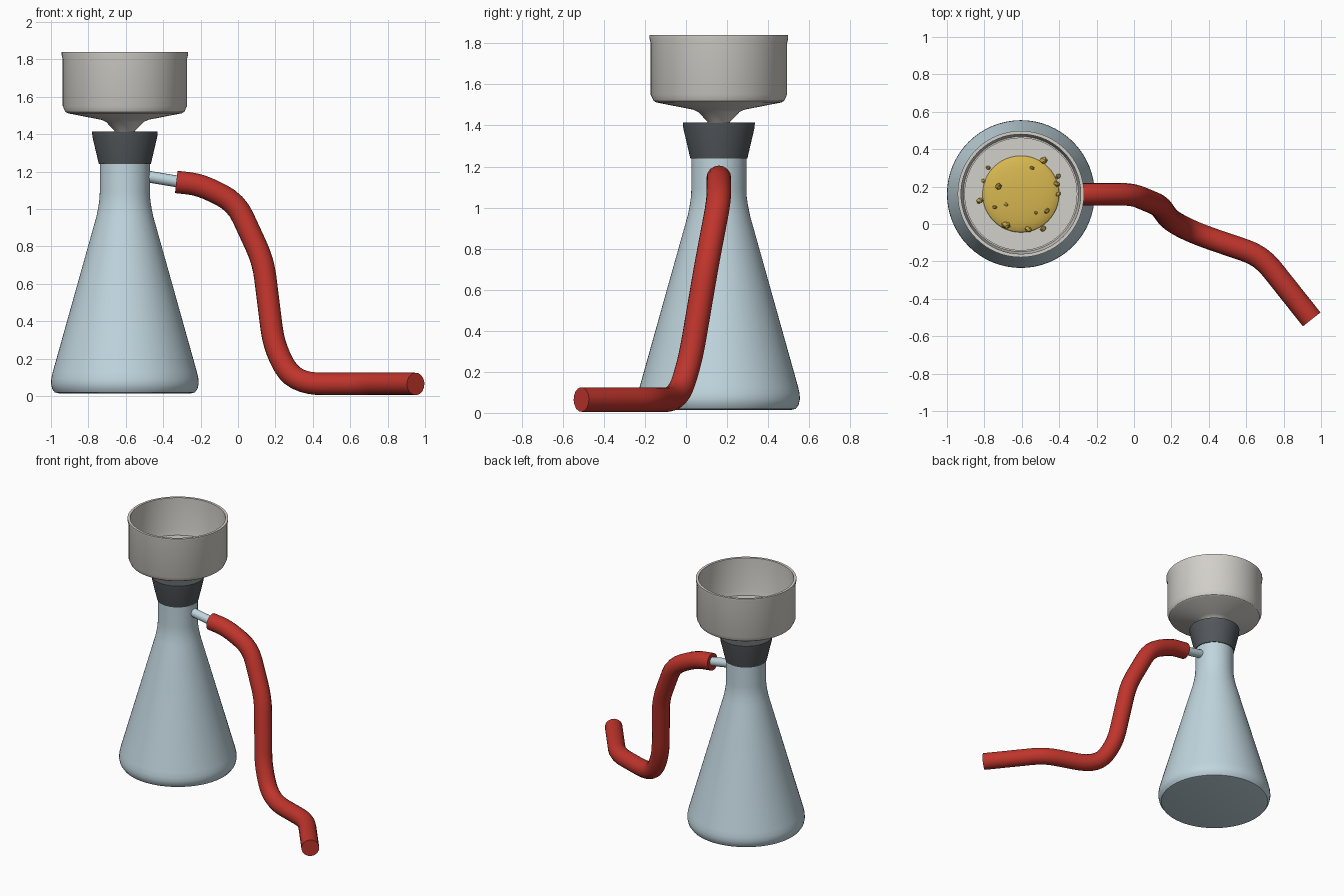
import bpy, bmesh, math, random
from mathutils import Vector

cube = bpy.data.objects.get("Cube")
if cube:
    bpy.data.objects.remove(cube, do_unlink=True)

AX, AY = -0.605, 0.16      # vertical axis of the flask
random.seed(4)


def material(name, rgb):
    m = bpy.data.materials.new(name)
    m.use_nodes = True
    m.diffuse_color = (*rgb, 1)
    m.node_tree.nodes["Principled BSDF"].inputs["Base Color"].default_value = (*rgb, 1)
    return m


glass = material("pale blue glass", (0.53, 0.67, 0.73))
rubber = material("dark grey rubber", (0.085, 0.095, 0.105))
ceramic = material("warm white ceramic", (0.65, 0.63, 0.59))
hose_red = material("red hose", (0.52, 0.035, 0.025))
powder = material("yellow powder", (0.68, 0.47, 0.08))
crystal_gold = material("gold crystal", (0.55, 0.37, 0.06))


def smooth(ob, angle=30):
    bpy.ops.object.select_all(action='DESELECT')
    ob.select_set(True)
    bpy.context.view_layer.objects.active = ob
    bpy.ops.object.shade_smooth_by_angle(angle=math.radians(angle))


def finish(name, bm, mat):
    bmesh.ops.recalc_face_normals(bm, faces=bm.faces)
    me = bpy.data.meshes.new(name)
    bm.to_mesh(me)
    bm.free()
    ob = bpy.data.objects.new(name, me)
    me.materials.append(mat)
    bpy.context.collection.objects.link(ob)
    return ob


def lathe(name, profile, mat, steps=64):
    """Spin an (r, z) profile that starts and ends on the axis."""
    bm = bmesh.new()
    vs = [bm.verts.new((r, 0, z)) for r, z in profile]
    es = [bm.edges.new(p) for p in zip(vs, vs[1:])]
    bmesh.ops.spin(bm, geom=vs + es, cent=(0, 0, 0), axis=(0, 0, 1),
                   angle=math.tau, steps=steps)
    bmesh.ops.remove_doubles(bm, verts=bm.verts, dist=1e-5)
    ob = finish(name, bm, mat)
    ob.location = (AX, AY, 0)
    smooth(ob)
    return ob


def pipe(name, points, radius, mat):
    cu = bpy.data.curves.new(name, 'CURVE')
    cu.dimensions = '3D'
    cu.bevel_depth = radius
    cu.bevel_resolution = 6
    cu.use_fill_caps = True
    sp = cu.splines.new('POLY')
    sp.points.add(len(points) - 1)
    for p, co in zip(sp.points, points):
        p.co = (*co, 1)
    ob = bpy.data.objects.new(name, cu)
    bpy.context.collection.objects.link(ob)
    bpy.ops.object.select_all(action='DESELECT')
    ob.select_set(True)
    bpy.context.view_layer.objects.active = ob
    bpy.ops.object.convert(target='MESH')
    ob = bpy.context.object
    ob.data.materials.clear()
    ob.data.materials.append(mat)
    bm = bmesh.new()
    bm.from_mesh(ob.data)
    bmesh.ops.remove_doubles(bm, verts=bm.verts, dist=1e-5)
    bmesh.ops.recalc_face_normals(bm, faces=bm.faces)
    bm.to_mesh(ob.data)
    bm.free()
    smooth(ob)
    return ob


def round_corners(pts, reach=0.09, n=4):
    """Replace each inner corner of a path by a short arc."""
    pts = [Vector(p) for p in pts]
    out = [pts[0]]
    for a, b, c in zip(pts, pts[1:], pts[2:]):
        p = b + (a - b).normalized() * min(reach, (a - b).length * 0.45)
        q = b + (c - b).normalized() * min(reach, (c - b).length * 0.45)
        for i in range(n + 1):
            t = i / n
            out.append(p * (1 - t) ** 2 + b * 2 * t * (1 - t) + q * t * t)
    return out + [pts[-1]]


# Conical flask
lathe("flask", [(0, 0.015), (0.355, 0.015), (0.375, 0.02), (0.389, 0.04),
                (0.395, 0.068), (0.393, 0.095), (0.385, 0.13), (0.152, 0.96),
                (0.142, 1.01), (0.136, 1.05), (0.134, 1.09), (0.134, 1.3),
                (0, 1.3)], glass)

# Tapered stopper
lathe("stopper", [(0, 1.24), (0.139, 1.24), (0.173, 1.385), (0.176, 1.415),
                  (0, 1.415)], rubber)

# Filter funnel with a stem, walled cup and inner plate
lathe("funnel", [(0, 1.39), (0.05, 1.39), (0.055, 1.418), (0.1, 1.465),
                 (0.125, 1.477), (0.305, 1.512), (0.318, 1.52), (0.332, 1.55),
                 (0.332, 1.8), (0.338, 1.825), (0.338, 1.84), (0.32, 1.84),
                 (0.318, 1.6), (0.308, 1.55), (0.302, 1.55), (0.302, 1.57),
                 (0, 1.57)], ceramic)

# Low mound of powder on the plate
mound = [(0.205 * math.cos(a), 1.57 + 0.035 * math.sin(a))
         for a in (math.pi / 2 * i / 8 for i in range(8))]
lathe("powder_mound", [(0, 1.568)] + mound + [(0, 1.605)], powder, 48)

# Crystals scattered over the mound: offset x, offset y, size
spots = [(.12, .18, .028), (-.22, -.035, .025), (.12, -.185, .022),
         (.04, -.188, .022), (-.08, -.165, .03), (.2, .095, .02),
         (.19, .055, .022), (.2, 0, .017), (-.175, .14, .017),
         (-.2, .07, .014), (-.12, .04, .025), (.06, .14, .014),
         (.14, -.09, .018), (-.14, -.07, .014), (-.08, -.055, .014),
         (.08, -.1, .012)]
for i, (dx, dy, s) in enumerate(spots):
    bm = bmesh.new()
    bmesh.ops.create_icosphere(bm, subdivisions=1, radius=s)
    ob = finish(f"crystal_{i + 1}", bm, crystal_gold)
    rr = min(1, math.hypot(dx, dy) / 0.205)
    ob.location = (AX + dx, AY + dy, 1.572 + 0.035 * math.sqrt(1 - rr * rr))
    ob.scale = (1, 0.75, 0.6)
    ob.rotation_euler = [random.uniform(-1, 1) for _ in range(3)]

# Side arm on the neck and the hose pushed over it
pipe("side_arm", [(-0.52, AY, 1.18), (-0.28, AY, 1.14)], 0.031, glass)
hose_path = [(-0.33, AY, 1.145), (-0.2, AY, 1.13), (-0.01, AY, 1.035),
             (0.135, 0.1, 0.72), (0.19, 0.025, 0.28), (0.265, -0.02, 0.12),
             (0.37, -0.065, 0.065), (0.68, -0.17, 0.065), (0.95, -0.51, 0.065)]
pipe("hose", round_corners(hose_path), 0.06, hose_red)
